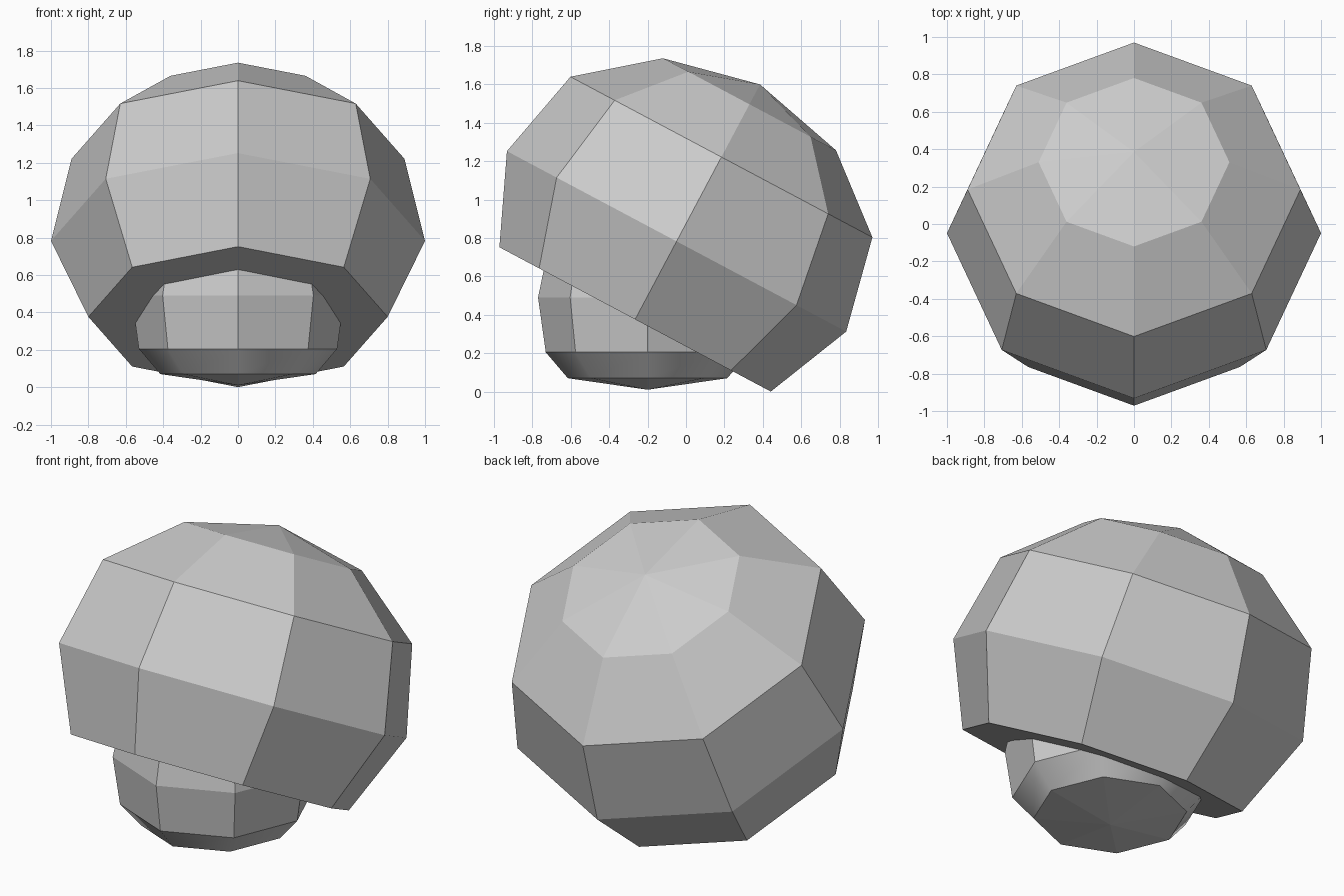
import bpy
import bmesh
from math import cos, sin, pi, radians

if "Cube" in bpy.data.objects:
    bpy.data.objects.remove(bpy.data.objects["Cube"])

SIDES = 8

# One plain grey for the whole mushroom
grey = bpy.data.materials.new("plain grey")
grey.use_nodes = True
colour = (0.6, 0.6, 0.6, 1)
grey.diffuse_color = colour
grey.node_tree.nodes["Principled BSDF"].inputs["Base Color"].default_value = colour


def lathe(name, profile, location, tilt=0, smooth_band=None):
    """Turn (radius, height) points into an eight-sided solid; radius 0 is a tip."""
    bm = bmesh.new()
    rings = []
    for radius, height in profile:
        count = SIDES if radius else 1
        rings.append([bm.verts.new((radius * cos(2 * pi * i / SIDES),
                                    radius * sin(2 * pi * i / SIDES), height))
                      for i in range(count)])
    for band, (low, high) in enumerate(zip(rings, rings[1:])):
        for i in range(SIDES):
            j = (i + 1) % SIDES
            corners = [low[i % len(low)], low[j % len(low)],
                       high[j % len(high)], high[i % len(high)]]
            face = bm.faces.new(list(dict.fromkeys(corners)))
            face.smooth = band == smooth_band
    # Flat lids on open ends
    for ring in (rings[0], rings[-1]):
        if len(ring) > 1:
            bm.faces.new(ring)
    bmesh.ops.recalc_face_normals(bm, faces=bm.faces)
    # Keep the borders of a rounded band crisp
    for edge in bm.edges:
        edge.smooth = all(f.smooth for f in edge.link_faces)
    mesh = bpy.data.meshes.new(name)
    bm.to_mesh(mesh)
    bm.free()
    mesh.materials.append(grey)
    obj = bpy.data.objects.new(name, mesh)
    obj.location = location
    obj.rotation_euler.x = radians(tilt)
    bpy.context.collection.objects.link(obj)
    return obj


# Domed cap, tipped back, with a flat underside
lathe("mushroom_cap",
      [(0.8, 0), (1.0, 0.46), (0.89, 0.957), (0.51, 1.268), (0, 1.385)],
      (0, -0.265, 0.376), tilt=-28)

# Stout upright stem, running up into the cap
lathe("mushroom_stem",
      [(0, 0.01), (0.415, 0.07), (0.53, 0.205), (0.57, 0.49), (0.51, 0.78)],
      (0, -0.2, 0), smooth_band=1)
